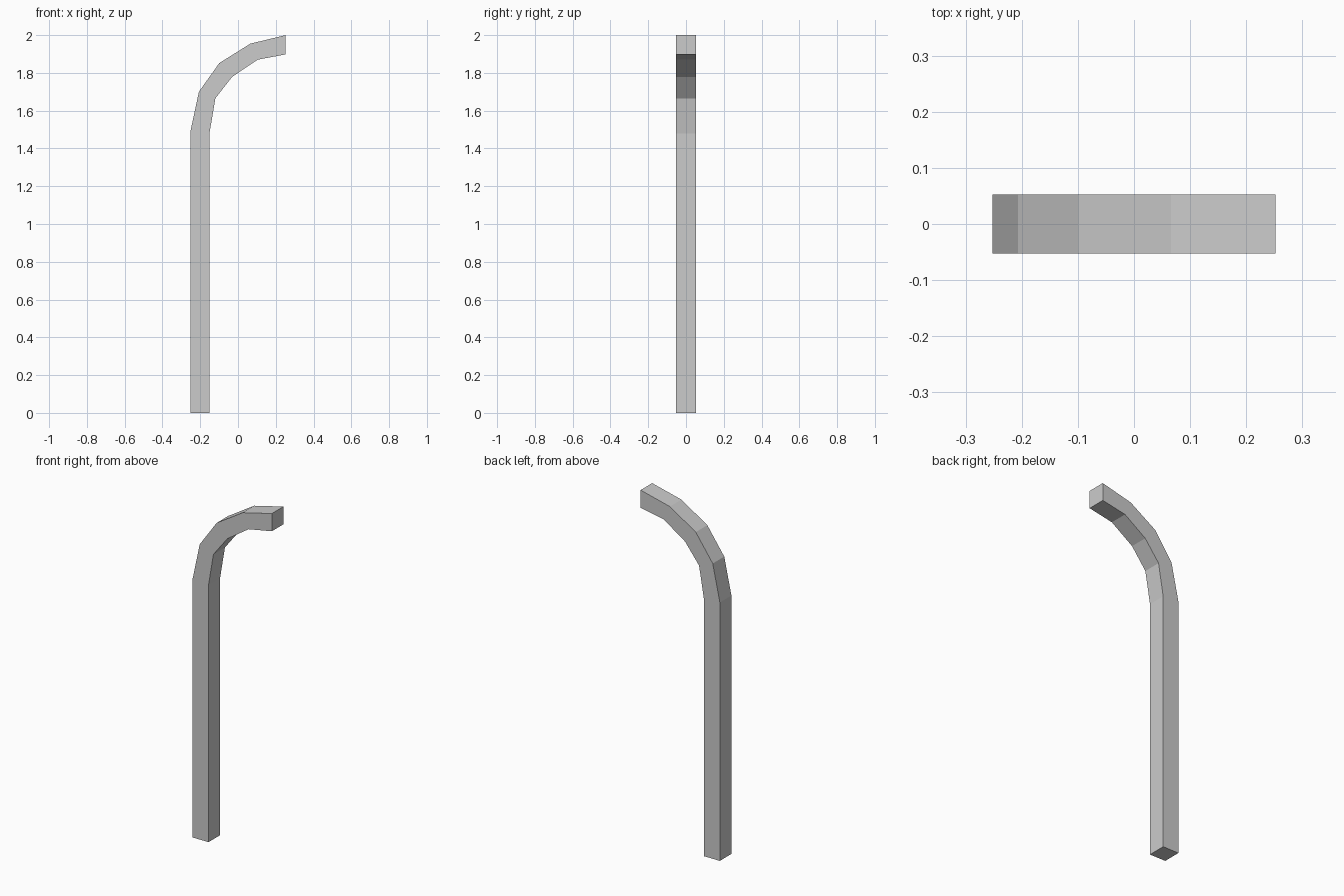
import bpy
import bmesh

if "Cube" in bpy.data.objects:
    bpy.data.objects.remove(bpy.data.objects["Cube"])

HALF_DEPTH = 0.0525

# Side profile of the bent square bar: outer and inner edges, foot to tip
outer = [(-0.2525, 0), (-0.2525, 1.488), (-0.207, 1.70), (-0.099, 1.852), (0.066, 1.955), (0.2525, 2.0)]
inner = [(-0.151, 0), (-0.151, 1.48), (-0.12, 1.665), (-0.031, 1.779), (0.104, 1.87), (0.2525, 1.898)]

# Loft a square section along the profile pairs
bm = bmesh.new()
rings = []
for (ox, oz), (ix, iz) in zip(outer, inner):
    section = [(ox, -HALF_DEPTH, oz), (ix, -HALF_DEPTH, iz), (ix, HALF_DEPTH, iz), (ox, HALF_DEPTH, oz)]
    rings.append([bm.verts.new(p) for p in section])
for a, b in zip(rings, rings[1:]):
    for i in range(4):
        j = (i + 1) % 4
        bm.faces.new((a[i], a[j], b[j], b[i]))

# End caps at foot and tip
bm.faces.new(rings[0])
bm.faces.new(rings[-1])
bmesh.ops.recalc_face_normals(bm, faces=bm.faces)

mesh = bpy.data.meshes.new("curved_post")
bm.to_mesh(mesh)
bm.free()
post = bpy.data.objects.new("curved_post", mesh)
bpy.context.collection.objects.link(post)
